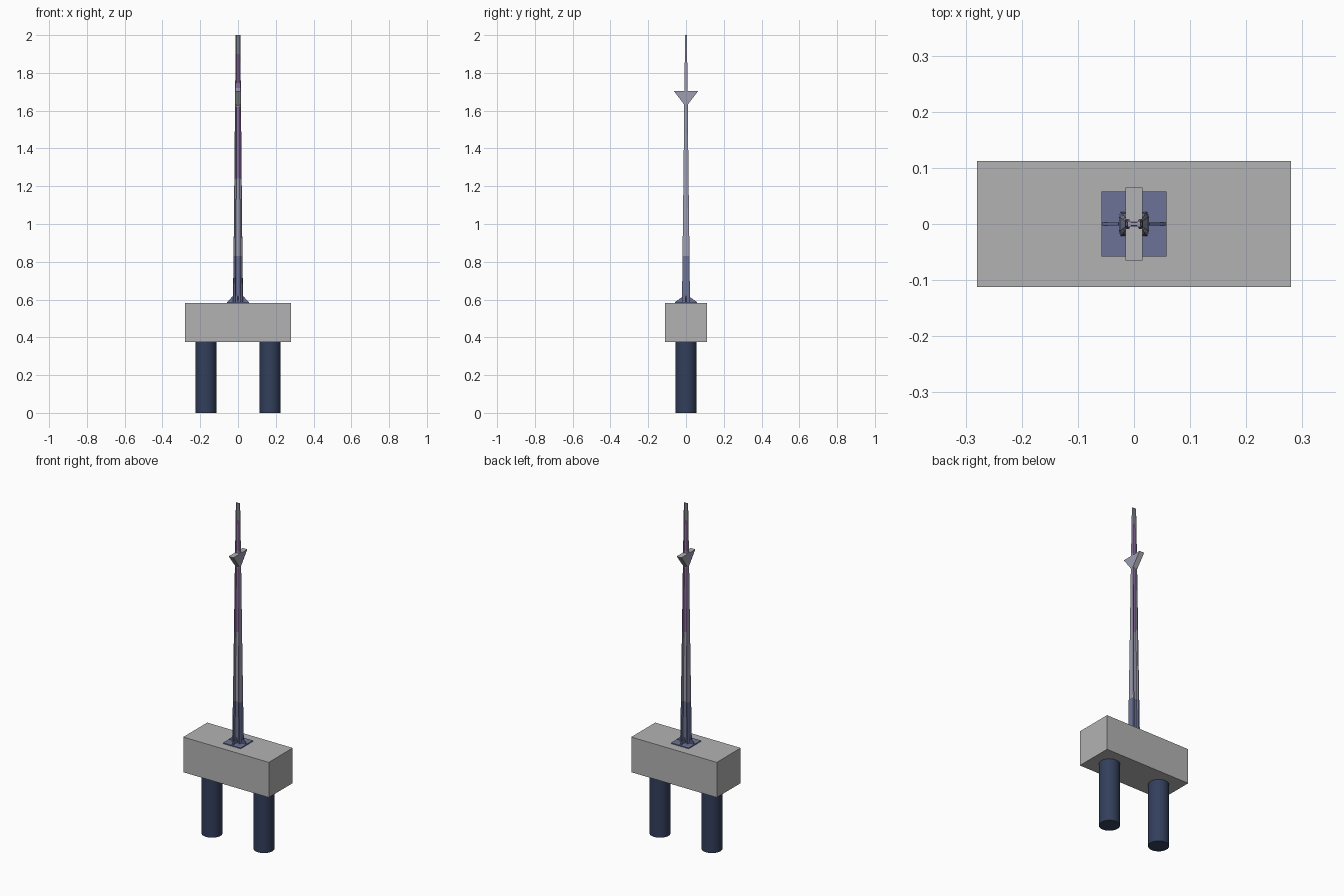
import bpy, bmesh, math

if "Cube" in bpy.data.objects:
    bpy.data.objects.remove(bpy.data.objects["Cube"])

def mat(name, c):
    m = bpy.data.materials.new(name)
    m.diffuse_color = (*c, 1)
    m.use_nodes = True
    m.node_tree.nodes["Principled BSDF"].inputs["Base Color"].default_value = m.diffuse_color
    return m

CONCRETE = mat("concrete grey", (0.45, 0.45, 0.45))
NAVY = mat("dark navy", (0.032, 0.05, 0.105))
SLATE = mat("slate blue", (0.15, 0.17, 0.31))
STEEL = mat("lavender grey", (0.34, 0.34, 0.44))
PURPLE = mat("muted purple", (0.27, 0.15, 0.36))
STONE = mat("light grey", (0.45, 0.45, 0.46))

def make(name, verts, faces, *mats):
    me = bpy.data.meshes.new(name)
    me.from_pydata(verts, [], faces)
    bm = bmesh.new()
    bm.from_mesh(me)
    bmesh.ops.recalc_face_normals(bm, faces=bm.faces)
    bm.to_mesh(me)
    bm.free()
    for m in mats:
        me.materials.append(m)
    ob = bpy.data.objects.new(name, me)
    bpy.context.collection.objects.link(ob)
    return ob

def box(name, hx, hy, z0, z1, m):
    bpy.ops.mesh.primitive_cube_add(size=1, location=(0, 0, (z0 + z1) / 2))
    ob = bpy.context.object
    ob.name = name
    ob.scale = (2 * hx, 2 * hy, z1 - z0)
    bpy.ops.object.transform_apply(location=False, rotation=False)
    ob.data.materials.append(m)

def loft(rings):
    n = len(rings[0])
    verts = [p for r in rings for p in r]
    faces = [(i * n + j, i * n + (j + 1) % n, (i + 1) * n + (j + 1) % n, (i + 1) * n + j)
             for i in range(len(rings) - 1) for j in range(n)]
    faces += [tuple(range(n)), tuple(range((len(rings) - 1) * n, len(rings) * n))]
    return verts, faces

# Two round piles
for side, x in (("left", -0.17), ("right", 0.17)):
    bpy.ops.mesh.primitive_cylinder_add(vertices=32, radius=0.056, depth=0.38, location=(x, 0, 0.19))
    pile = bpy.context.object
    pile.name = side + "_pile"
    pile.data.materials.append(NAVY)
    bpy.ops.object.shade_smooth_by_angle()

# Cap block and base plate
box("cap_block", 0.28, 0.112, 0.375, 0.583, CONCRETE)
box("base_plate", 0.058, 0.058, 0.583, 0.588, SLATE)

# Tapered mast with an H section: flanges on the x sides, recessed web between
quarter = [(1, 0.6), (0.88, 1), (0.58, 1), (0.45, 0.5)]
outline = quarter + [(-x, y) for x, y in reversed(quarter)]
outline += [(-x, -y) for x, y in outline]
stations = [(0.585, 0.027, 0.021), (0.83, 0.0235, 0.0185), (1.24, 0.0195, 0.0135),
            (1.62, 0.016, 0.0095), (1.72, 0.015, 0.0085), (1.9, 0.013, 0.006), (2.0, 0.012, 0.005)]
rings = [[(x * a, y * b, z) for x, y in outline] for z, a, b in stations]
mast = make("mast", *loft(rings), SLATE, STEEL, PURPLE)
for f in mast.data.polygons:
    z = f.center.z
    f.material_index = 0 if z < 0.83 else 1
    # purple bands on the front and back faces
    if abs(f.normal.y) > 0.5 and (1.24 < z < 1.62 or 1.72 < z < 1.9):
        f.material_index = 2

# Four triangular gussets round the mast foot
for i, side in enumerate(("right", "back", "left", "front")):
    r = 0.022 if i % 2 == 0 else 0.008
    rings = [[(r, t, 0.588), (0.056, t, 0.588), (r + 0.006, t, 0.618)] for t in (-0.003, 0.003)]
    g = make(side + "_gusset", *loft(rings), SLATE)
    g.rotation_euler.z = i * math.pi / 2

# Triangular head, point down
rings = [[(x, -0.065, 1.705), (x, 0.065, 1.705), (x, 0, 1.62)] for x in (-0.0155, 0.0155)]
head = make("triangular_head", *loft(rings), STEEL, STONE)
for f in head.data.polygons:
    f.material_index = 0 if abs(f.normal.x) > 0.5 else 1
